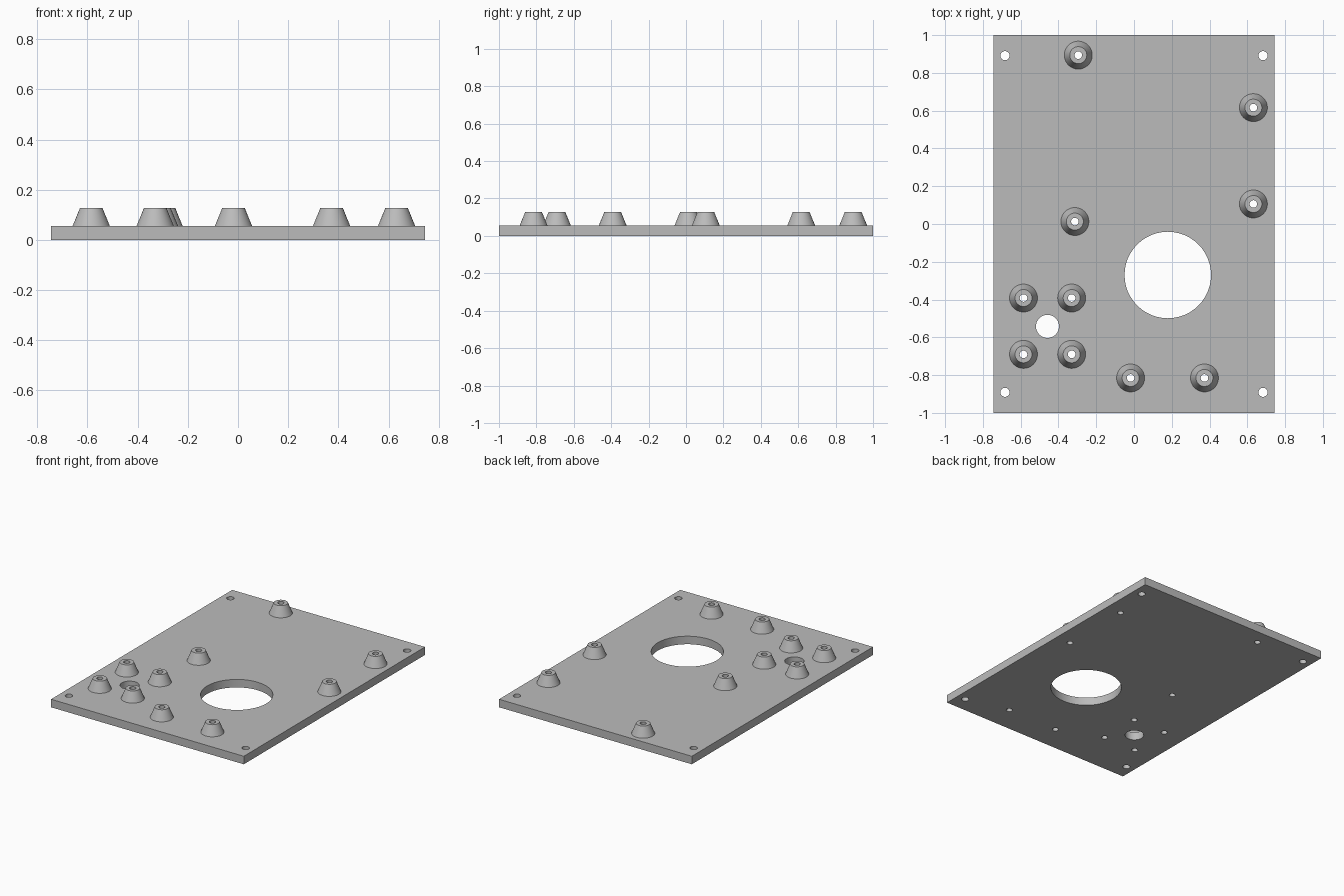
import bpy, bmesh
from math import radians, sin, cos, tau

if "Cube" in bpy.data.objects:
    bpy.data.objects.remove(bpy.data.objects["Cube"])

HALF_X, HALF_Y, PLATE_TOP, POST_TOP = 0.745, 1.0, 0.056, 0.127
POST_BASE, POST_RIM, BORE = 0.074, 0.045, 0.02
SEGMENTS = 48

grey = bpy.data.materials.new("plain grey")
grey.use_nodes = True
colour = (0.5, 0.5, 0.5, 1)
grey.diffuse_color = colour
grey.node_tree.nodes["Principled BSDF"].inputs["Base Color"].default_value = colour


def make_object(name, bm):
    bmesh.ops.recalc_face_normals(bm, faces=bm.faces)
    mesh = bpy.data.meshes.new(name)
    bm.to_mesh(mesh)
    bm.free()
    mesh.materials.append(grey)
    obj = bpy.data.objects.new(name, mesh)
    bpy.context.collection.objects.link(obj)
    return obj


def smooth(obj):
    bpy.ops.object.select_all(action="DESELECT")
    obj.select_set(True)
    bpy.context.view_layer.objects.active = obj
    bpy.ops.object.shade_smooth_by_angle(angle=radians(30))


def lathe(name, profile, x, y):
    """Spin an open (radius, height) profile around a vertical axis."""
    bm = bmesh.new()
    rings = [[bm.verts.new((r * cos(tau * i / SEGMENTS), r * sin(tau * i / SEGMENTS), z))
              for i in range(SEGMENTS)] for r, z in profile]
    for low, high in zip(rings, rings[1:]):
        for i in range(SEGMENTS):
            j = (i + 1) % SEGMENTS
            bm.faces.new((low[i], low[j], high[j], high[i]))
    obj = make_object(name, bm)
    obj.location = (x, y, 0)
    smooth(obj)
    return obj


# Standoff positions
posts = [(-0.295, 0.894), (0.632, 0.616), (0.632, 0.106), (-0.313, 0.013),
         (-0.018, -0.815), (0.373, -0.815)]
posts += [(x, y) for x in (-0.585, -0.33) for y in (-0.392, -0.69)]

# All round openings: large window, cable hole, corner screws, post bores
holes = [(0.179, -0.27, 0.229), (-0.458, -0.542, 0.061)]
holes += [(x, y, 0.024) for x in (-0.683, 0.683) for y in (-0.891, 0.891)]
holes += [(x, y, BORE) for x, y in posts]

# Base plate
bm = bmesh.new()
bmesh.ops.create_cube(bm, size=1)
bmesh.ops.scale(bm, vec=(2 * HALF_X, 2 * HALF_Y, PLATE_TOP), verts=bm.verts)
bmesh.ops.translate(bm, vec=(0, 0, PLATE_TOP / 2), verts=bm.verts)
plate = make_object("base_plate", bm)

# Hole cutter, applied and then removed
bm = bmesh.new()
for x, y, r in holes:
    made = bmesh.ops.create_cone(bm, cap_ends=True, segments=SEGMENTS,
                                 radius1=r, radius2=r, depth=1)
    bmesh.ops.translate(bm, vec=(x, y, 0), verts=made["verts"])
cutter = make_object("hole_cutter", bm)
cutter.hide_render = True
cut = plate.modifiers.new("holes", "BOOLEAN")
cut.operation, cut.solver, cut.object = "DIFFERENCE", "EXACT", cutter
bpy.context.view_layer.objects.active = plate
bpy.ops.object.modifier_apply(modifier=cut.name)
bpy.data.objects.remove(cutter)
smooth(plate)

# Tapered standoffs with a bore through the middle
profile = [(POST_BASE, PLATE_TOP), (POST_RIM, POST_TOP), (BORE, POST_TOP), (BORE, PLATE_TOP)]
for n, (x, y) in enumerate(posts, 1):
    lathe(f"standoff_{n}", profile, x, y)
